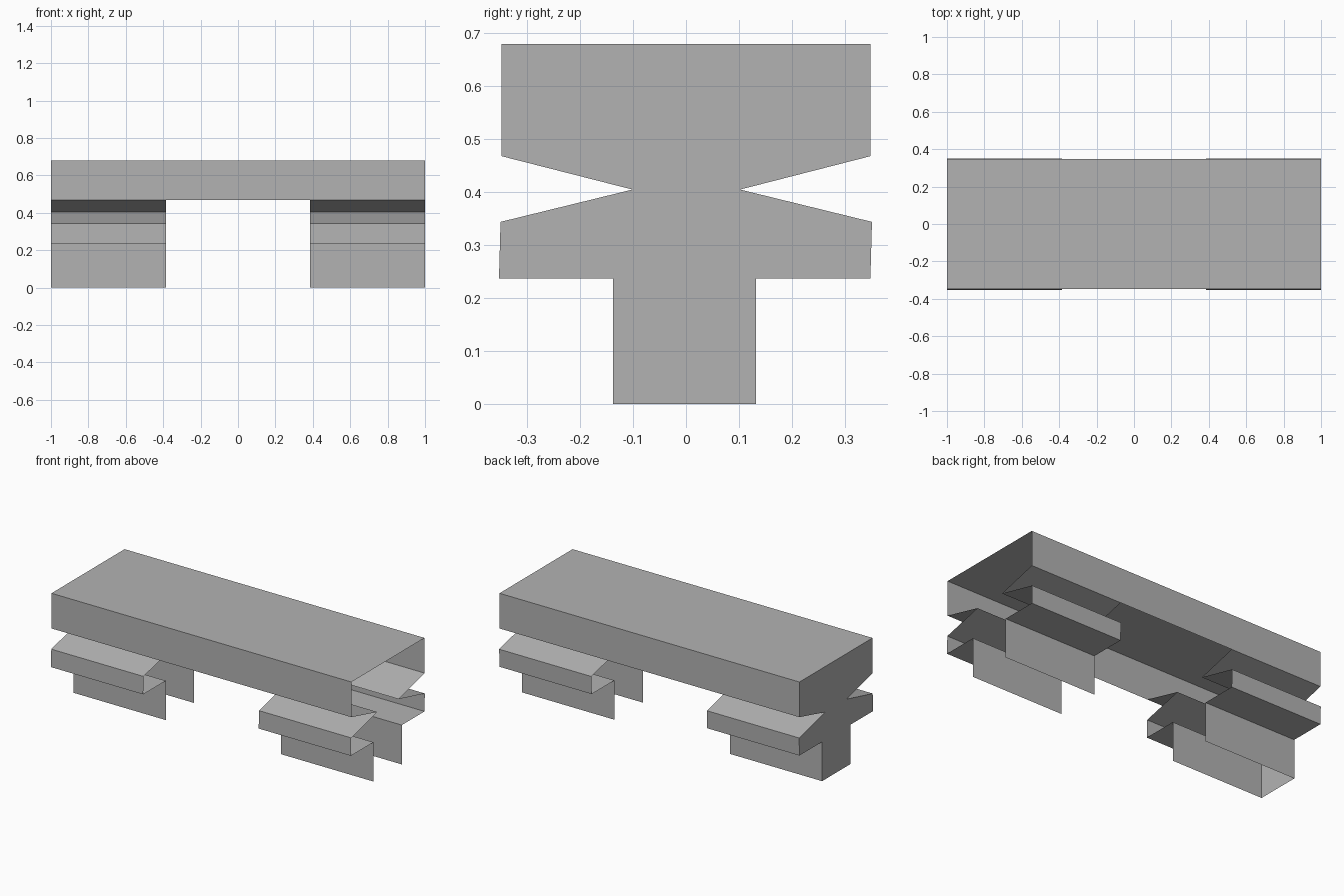
import bpy
import bmesh

cube = bpy.data.objects.get("Cube")
if cube:
    bpy.data.objects.remove(cube)

grey = bpy.data.materials.new("plain grey")
grey.use_nodes = True
colour = (0.45, 0.45, 0.45, 1)
grey.diffuse_color = colour
grey.node_tree.nodes["Principled BSDF"].inputs["Base Color"].default_value = colour

# Cross-section as (y, z), counter-clockwise seen from +x
BACK = [(0.132, 0), (0.132, 0.237), (0.348, 0.237), (0.351, 0.344),
        (0.102, 0.405), (0.348, 0.468)]
FRONT = [(-0.348, 0.468), (-0.101, 0.405), (-0.35, 0.344), (-0.353, 0.237),
         (-0.138, 0.237), (-0.138, 0)]
BEAM = [BACK[-1], (0.348, 0.68), (-0.348, 0.68), FRONT[0]]


def finish(name, bm):
    mesh = bpy.data.meshes.new(name)
    bm.to_mesh(mesh)
    bm.free()
    mesh.materials.append(grey)
    bpy.context.collection.objects.link(bpy.data.objects.new(name, mesh))


def sheet(name, profiles, x0, x1):
    """Sweep open profiles along x into thin folded sheets."""
    bm = bmesh.new()
    for profile in profiles:
        rows = [[bm.verts.new((x, y, z)) for y, z in profile] for x in (x0, x1)]
        for i in range(len(profile) - 1):
            bm.faces.new((rows[0][i], rows[0][i + 1], rows[1][i + 1], rows[1][i]))
    finish(name, bm)


# Hollow top beam, open underneath and at one end
sheet("top_beam", [BEAM], -1, 1)

# Stepped support walls under each end, open at the bottom
sheet("right_support", [BACK, FRONT], -1, -0.385)
sheet("left_support", [BACK, FRONT], 0.385, 1)

# Single closed end plate covering the whole cross-section
bm = bmesh.new()
outline = BACK + BEAM[1:-1] + FRONT
bm.faces.new([bm.verts.new((-1, y, z)) for y, z in reversed(outline)])
finish("end_plate", bm)
